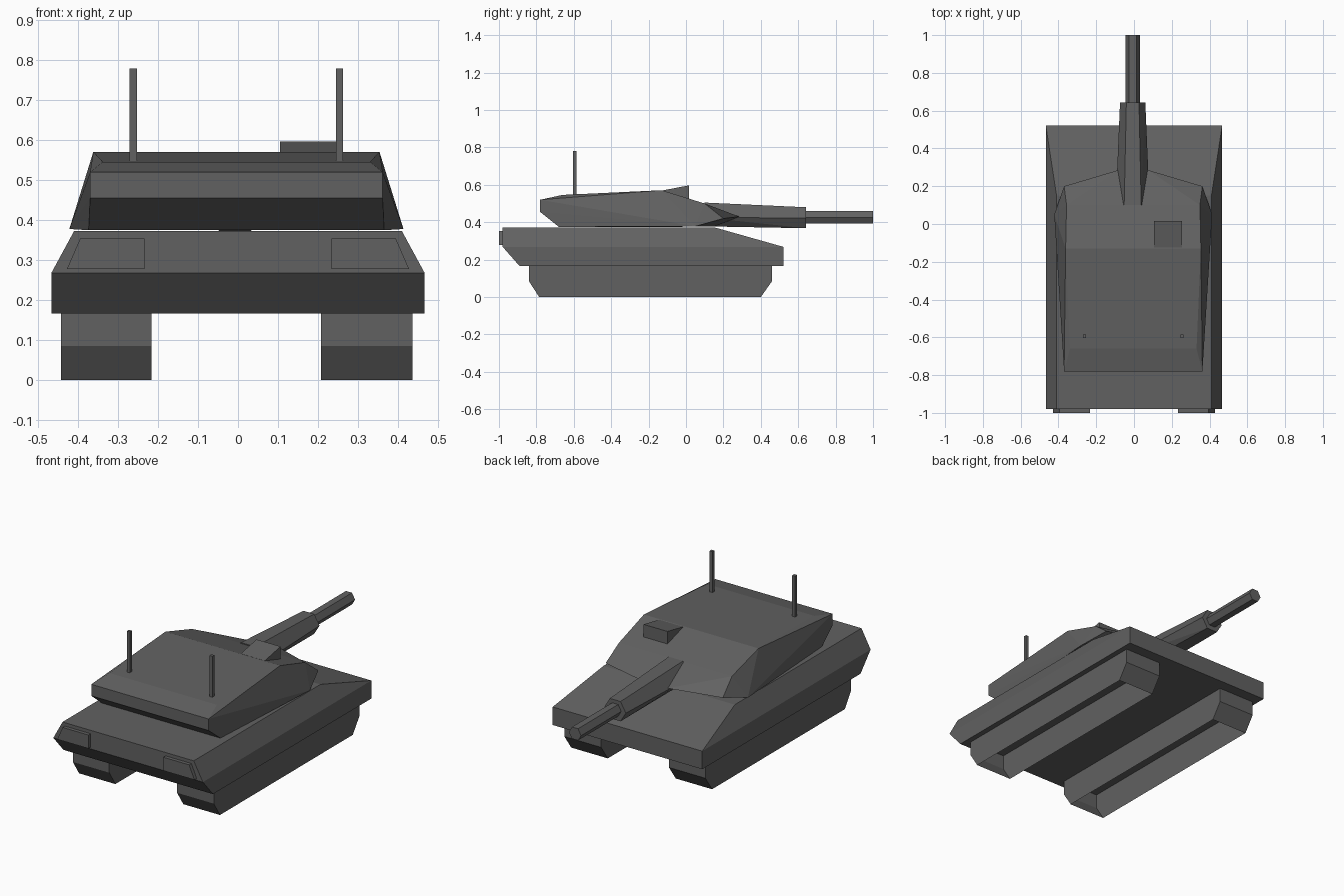
import bpy, bmesh
from math import cos, pi

if "Cube" in bpy.data.objects:
    bpy.data.objects.remove(bpy.data.objects["Cube"])

# Dark grey paint
paint = bpy.data.materials.new("dark_grey")
paint.diffuse_color = (0.12, 0.12, 0.12, 1)
paint.use_nodes = True
paint.node_tree.nodes["Principled BSDF"].inputs["Base Color"].default_value = paint.diffuse_color


def solid(name, pts, open_z=()):
    """Flat-faced convex body spanned by a few corner points; level faces at open_z are left open."""
    bm = bmesh.new()
    for p in pts:
        bm.verts.new(p)
    res = bmesh.ops.convex_hull(bm, input=bm.verts[:])
    junk = {g for k in ("geom_interior", "geom_unused") for g in res[k]}
    bmesh.ops.delete(bm, geom=[g for g in junk if isinstance(g, bmesh.types.BMVert)],
                     context='VERTS')
    bmesh.ops.dissolve_limit(bm, angle_limit=0.01, verts=bm.verts[:], edges=bm.edges[:])
    bmesh.ops.recalc_face_normals(bm, faces=bm.faces[:])
    gone = [f for f in bm.faces
            if any(all(abs(v.co.z - z) < 1e-4 for v in f.verts) for z in open_z)]
    bmesh.ops.delete(bm, geom=gone, context='FACES')
    me = bpy.data.meshes.new(name)
    bm.to_mesh(me)
    bm.free()
    me.materials.append(paint)
    ob = bpy.data.objects.new(name, me)
    bpy.context.collection.objects.link(ob)
    return ob


def mirrored(pts, cx=0.0):
    return [(cx + s * x, y, z) for x, y, z in pts for s in (-1, 1)]


def extrude_x(profile, x0, x1):
    return [(x, y, z) for y, z in profile for x in (x0, x1)]


def hex_ring(y, r, z_low, z_mid, z_top, cx=-0.007):
    """Six-sided cross-section with flat top and bottom."""
    zs = (z_mid, z_top, z_top, z_mid, z_low, z_low)
    return [(cx + r * cos(i * pi / 3), y, z) for i, z in enumerate(zs)]


# Hull with sloped upper sides and nose
solid("hull", mirrored([
    (0.467, -0.89, 0.166), (0.467, 0.522, 0.166),
    (0.467, -0.98, 0.268), (0.467, 0.522, 0.268),
    (0.41, -0.98, 0.373), (0.41, 0.15, 0.373)]))

# Tracks (open shells underneath), rear light boxes and antennas, one per side
track = [(-0.84, 0.17), (-0.84, 0.085), (-0.785, 0), (0.40, 0), (0.46, 0.085), (0.46, 0.17)]
lamp = [(0.234, 0.278), (0.428, 0.278), (0.395, 0.354), (0.234, 0.354)]
for side, s in (("left", -1), ("right", 1)):
    solid(side + "_track", extrude_x(track, s * 0.212 - 0.004, s * 0.44 - 0.003), (0, 0.17))
    solid(side + "_rear_light", [(s * x, y, z) for x, z in lamp for y in (-1.0, -0.97)])
    ax = s * 0.258 - 0.004
    solid(side + "_antenna", [(ax + i, -0.595 + j, z) for i in (-.009, .009)
                              for j in (-.009, .009) for z in (0.54, 0.78)])

# Faceted turret
solid("turret", mirrored([
    (0.37, -0.68, 0.375), (0.418, 0.05, 0.378), (0.08, 0.15, 0.376),
    (0.366, -0.78, 0.455), (0.366, -0.78, 0.52),
    (0.335, -0.66, 0.546), (0.358, -0.13, 0.571),
    (0.353, 0.1, 0.5), (0.366, 0.2, 0.42), (0.08, 0.285, 0.43)], -0.004))

# Wedge-shaped sight on the roof
solid("roof_sight", extrude_x([(-0.125, 0.57), (0.015, 0.597), (0.015, 0.5), (-0.125, 0.55)],
                              0.105, 0.255))

# Tapered gun sleeve and barrel, both six-sided
solid("gun_sleeve", hex_ring(0.1, 0.09, 0.378, 0.425, 0.505)
      + hex_ring(0.642, 0.067, 0.368, 0.423, 0.48))
solid("gun_barrel", hex_ring(0.6, 0.038, 0.393, 0.425, 0.459)
      + hex_ring(1.0, 0.038, 0.393, 0.425, 0.459))
